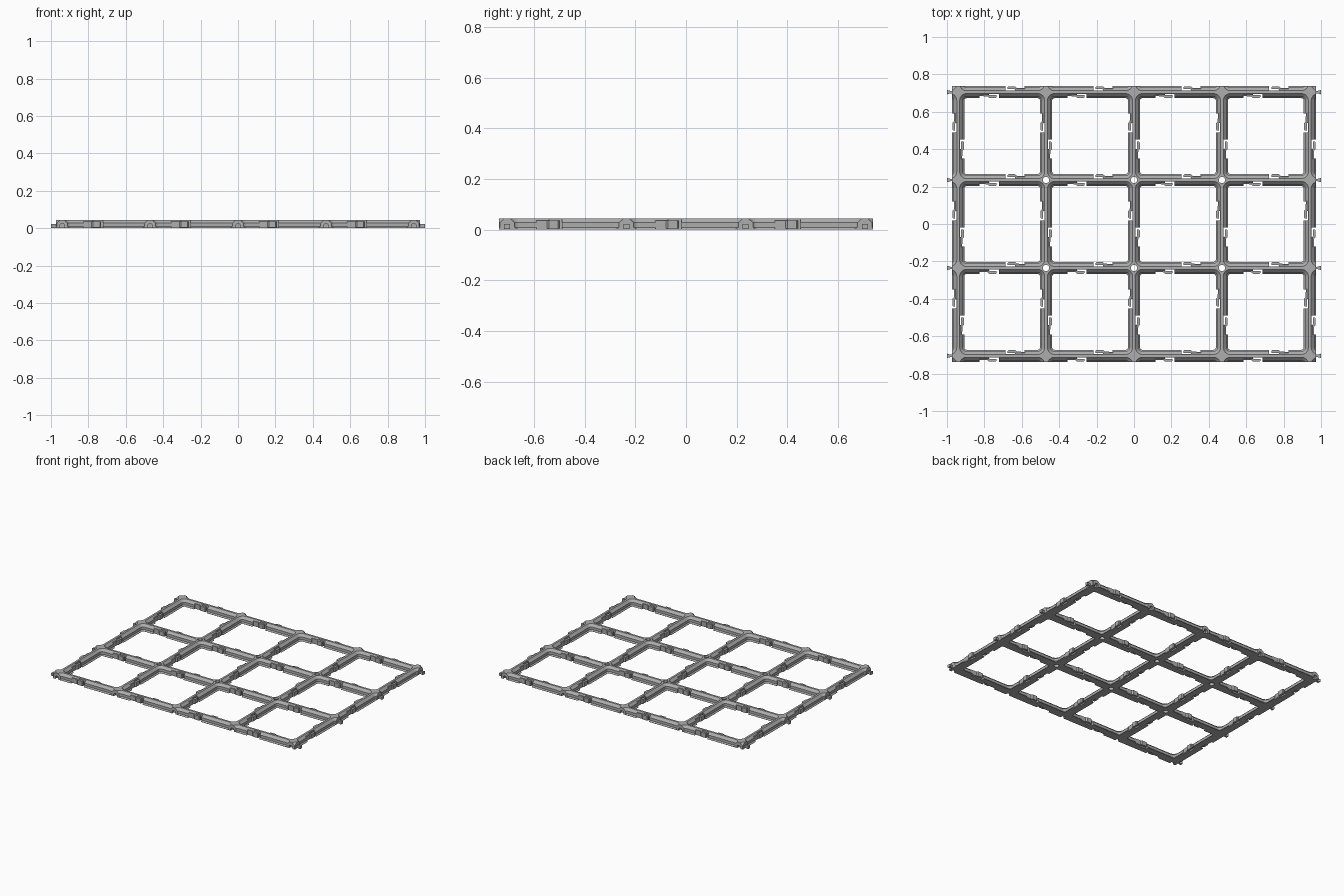
import bpy, bmesh, math
from mathutils import Matrix, Vector

old = bpy.data.objects.get("Cube")
if old:
    bpy.data.objects.remove(old, do_unlink=True)

PITCH, HALF, TOP = 0.47, 0.0325, 0.045
COLS, ROWS = 4, 3
SX, SY = COLS * PITCH / 2, ROWS * PITCH / 2

grey = bpy.data.materials.new("plastic grey")
grey.use_nodes = True
colour = (0.42, 0.42, 0.42, 1)
grey.diffuse_color = colour
grey.node_tree.nodes["Principled BSDF"].inputs["Base Color"].default_value = colour


def make_object(name, bm):
    bmesh.ops.recalc_face_normals(bm, faces=bm.faces)
    mesh = bpy.data.meshes.new(name)
    bm.to_mesh(mesh)
    bm.free()
    obj = bpy.data.objects.new(name, mesh)
    bpy.context.collection.objects.link(obj)
    mesh.materials.append(grey)
    return obj


def loft(bm, rings):
    """Closed solid through rings of equal point count."""
    loops = [[bm.verts.new(p) for p in ring] for ring in rings]
    for a, b in zip(loops, loops[1:]):
        for i in range(len(a)):
            j = (i + 1) % len(a)
            bm.faces.new((a[i], a[j], b[j], b[i]))
    bm.faces.new(loops[0][::-1])
    bm.faces.new(loops[-1])


def prism(bm, outline, z0, z1, matrix=Matrix()):
    loft(bm, [[matrix @ Vector((x, y, z)) for x, y in outline] for z in (z0, z1)])


def rect(x0, x1, y0, y1):
    return [(x0, y0), (x1, y0), (x1, y1), (x0, y1)]


def rounded_square(cx, cy, inset, z, steps=6):
    """Cell opening; its corner radius shrinks with the inset."""
    radius = 0.045 - inset
    centre = PITCH / 2 - 0.045
    points = []
    for quarter in range(4):
        sx = (1, -1, -1, 1)[quarter]
        sy = (1, 1, -1, -1)[quarter]
        for i in range(steps + 1):
            a = (quarter + i / steps) * math.pi / 2
            points.append((cx + sx * centre + radius * math.cos(a),
                           cy + sy * centre + radius * math.sin(a), z))
    return points


def cut(target, cutter):
    cutter.hide_render = True
    mod = target.modifiers.new("cut", 'BOOLEAN')
    mod.operation = 'DIFFERENCE'
    mod.solver = 'EXACT'
    mod.object = cutter
    bpy.context.view_layer.objects.active = target
    bpy.ops.object.modifier_apply(modifier=mod.name)
    bpy.data.objects.remove(cutter, do_unlink=True)


# Frame: a slab with stepped openings, including the half-open ring outside
bm = bmesh.new()
prism(bm, rect(-SX - HALF, SX + HALF, -SY - HALF, SY + HALF), 0, TOP)
frame = make_object("grid_frame", bm)

levels = [(HALF, -0.01), (HALF, 0.0015), (0.0245, 0.0095),
          (0.0245, 0.028), (0.0075, TOP), (0.0075, TOP + 0.01)]
bm = bmesh.new()
for i in range(-1, COLS + 1):
    for j in range(-1, ROWS + 1):
        cx, cy = (i + 0.5) * PITCH - SX, (j + 0.5) * PITCH - SY
        loft(bm, [rounded_square(cx, cy, inset, z) for inset, z in levels])
cut(frame, make_object("cell_cutter", bm))

# Placement of both sides of every beam
sides = []
for along, across, turn in ((COLS, ROWS, 0), (ROWS, COLS, 90)):
    for i in range(along):
        for j in range(across + 1):
            u = (i + 0.5 - along / 2) * PITCH
            v = (j - across / 2) * PITCH
            x, y = (v, u) if turn else (u, v)
            for flip in (0, 180):
                sides.append(Matrix.Translation((x, y, 0))
                             @ Matrix.Rotation(math.radians(turn + flip), 4, 'Z'))

# Recesses for the spring latches
bm = bmesh.new()
recess = [(-0.12, -0.045), (-0.018, -0.045), (-0.018, -0.009),
          (-0.07, -0.009), (-0.07, -0.019), (-0.12, -0.019)]
for side in sides:
    prism(bm, recess, -0.01, TOP + 0.01, side)
cut(frame, make_object("recess_cutter", bm))

# Screw holes at inner nodes and arched sockets along front and back
bm = bmesh.new()
for i in range(COLS + 1):
    x = i * PITCH - SX
    if 0 < i < COLS:
        for j in range(1, ROWS):
            hole = [(x + 0.017 * math.cos(k * math.tau / 24),
                     j * PITCH - SY + 0.017 * math.sin(k * math.tau / 24))
                    for k in range(24)]
            prism(bm, hole, -0.01, TOP + 0.01)
    arch = [(-0.013, -0.01), (0.013, -0.01), (0.013, 0.016),
            (0.008, 0.022), (-0.008, 0.022), (-0.013, 0.016)]
    for s in (-1, 1):
        edge = s * (SY + HALF)
        loft(bm, [[(x + px, y, pz) for px, pz in arch]
                  for y in (edge - s * 0.018, edge + s * 0.02)])
cut(frame, make_object("socket_cutter", bm))

# Spring latches: thin arm ending in a wider catch
bm = bmesh.new()
latch = [(-0.122, -0.012), (-0.122, -0.021), (-0.078, -0.023),
         (-0.07, -0.031), (-0.034, -0.031), (-0.029, -0.026),
         (-0.029, -0.016), (-0.066, -0.016), (-0.072, -0.012)]
for side in sides:
    prism(bm, latch, 0.004, 0.037, side)
make_object("spring_latches", bm)

# Arrow-shaped connector tabs on the left and right edges
bm = bmesh.new()
tab = [(0.96, -0.006), (0.98, -0.006), (1.0, -0.012),
       (1.0, 0.012), (0.98, 0.006), (0.96, 0.006)]
for j in range(ROWS + 1):
    for turn in (0, math.pi):
        place = (Matrix.Translation((0, j * PITCH - SY, 0))
                 @ Matrix.Rotation(turn, 4, 'Z'))
        prism(bm, tab, 0.002, 0.022, place)
make_object("connector_tabs", bm)
